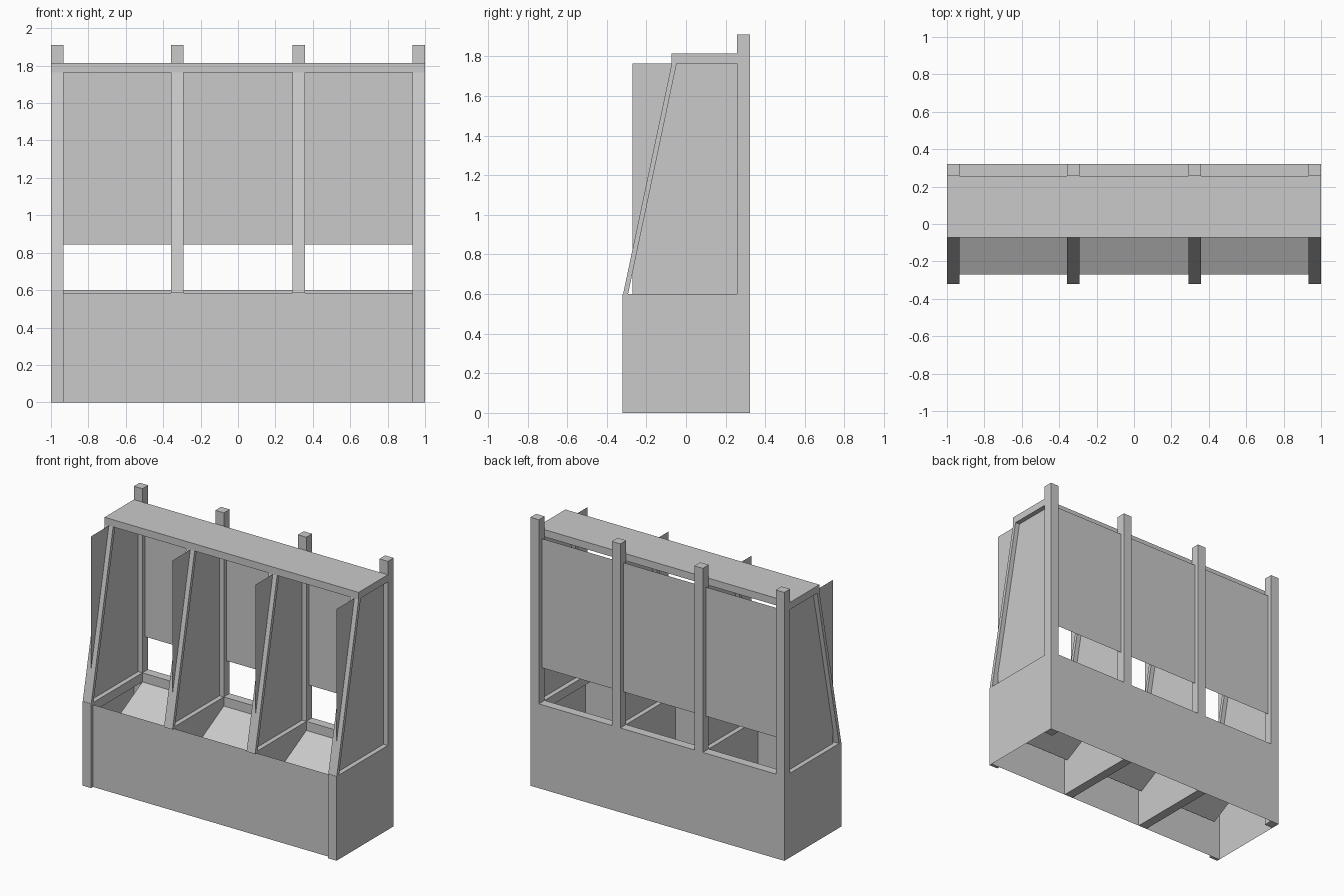
import bpy, bmesh

if "Cube" in bpy.data.objects:
    bpy.data.objects.remove(bpy.data.objects["Cube"])

grey = bpy.data.materials.new("light grey")
grey.diffuse_color = (0.59, 0.59, 0.59, 1)
grey.use_nodes = True
grey.node_tree.nodes["Principled BSDF"].inputs["Base Color"].default_value = grey.diffuse_color


def finish(name, bm):
    mesh = bpy.data.meshes.new(name)
    bm.to_mesh(mesh)
    bm.free()
    mesh.materials.append(grey)
    ob = bpy.data.objects.new(name, mesh)
    bpy.context.collection.objects.link(ob)
    return ob


def prism(name, profile, x0, x1):
    """Extrude a (y, z) profile from x0 to x1."""
    bm = bmesh.new()
    face = bm.faces.new([bm.verts.new((x0, y, z)) for y, z in profile])
    ext = bmesh.ops.extrude_face_region(bm, geom=[face])
    verts = [g for g in ext["geom"] if isinstance(g, bmesh.types.BMVert)]
    bmesh.ops.translate(bm, verts=verts, vec=(x1 - x0, 0, 0))
    bmesh.ops.recalc_face_normals(bm, faces=bm.faces[:])
    return finish(name, bm)


def box(name, x0, x1, y0, y1, z0, z1):
    return prism(name, [(y0, z0), (y1, z0), (y1, z1), (y0, z1)], x0, x1)


def sheet(name, *corners):
    """A flat sheet without thickness."""
    bm = bmesh.new()
    bm.faces.new([bm.verts.new(c) for c in corners])
    return finish(name, bm)


def side_sheet(name, x, y0, y1, z0, z1):
    return sheet(name, (x, y0, z0), (x, y1, z0), (x, y1, z1), (x, y0, z1))


def cross_sheet(name, x0, x1, y0, z0, y1, z1):
    return sheet(name, (x0, y0, z0), (x1, y0, z0), (x1, y1, z1), (x0, y1, z1))


H = 0.0335                 # half the post width
F, B = -0.32, 0.322        # front and back
BI = 0.257                 # inner face of the back posts
LB = -0.298                # back of the front legs, where the front sheet sits
PF = -0.27                 # front edge of the dividers and trays
BASE, TOP = 0.6, 1.764
centres = [-1 + H, -0.325, 0.325, 1 - H]

for i, c in enumerate(centres):
    # Uprights, raked front bars and dividing sheets
    box("back_post", c - H, c + H, BI, B, 0, 1.91)
    prism("raked_front_bar",
          [(F, 0.588), (F + 0.025, 0.588), (-0.047, TOP), (-0.072, TOP)], c - H, c + H)
    side_sheet("divider_panel", c, PF, BI, BASE, TOP)
    if i in (0, 3):
        # Corner legs, flush end sheets and their top rails
        box("front_leg", c - H, c + H, F, LB, 0, BASE)
        side_sheet("end_panel", 1 if c > 0 else -1, LB, BI, 0, BASE)
        box("end_rail", c - H, c + H, LB, BI, 0.535, BASE)
    else:
        box("lower_divider", c - H, c + H, LB, BI, 0, BASE)

# Parts that repeat in each bay
for a, b in zip(centres, centres[1:]):
    x0, x1 = a + H, b - H
    cross_sheet("back_panel", x0, x1, 0.289, 0.845, 0.289, TOP)
    box("back_rail", x0, x1, BI, B, 0.535, BASE)
    cross_sheet("lower_back_panel", x0, x1, B, 0, B, 0.535)
    cross_sheet("sloping_tray", x0, x1, PF, 0.255, BI, 0.535)

# Front sheet and top shelf
cross_sheet("front_panel", centres[0] + H, centres[3] - H, LB, 0, LB, 0.585)
box("top_shelf", -1, 1, -0.072, BI, TOP, 1.815)
